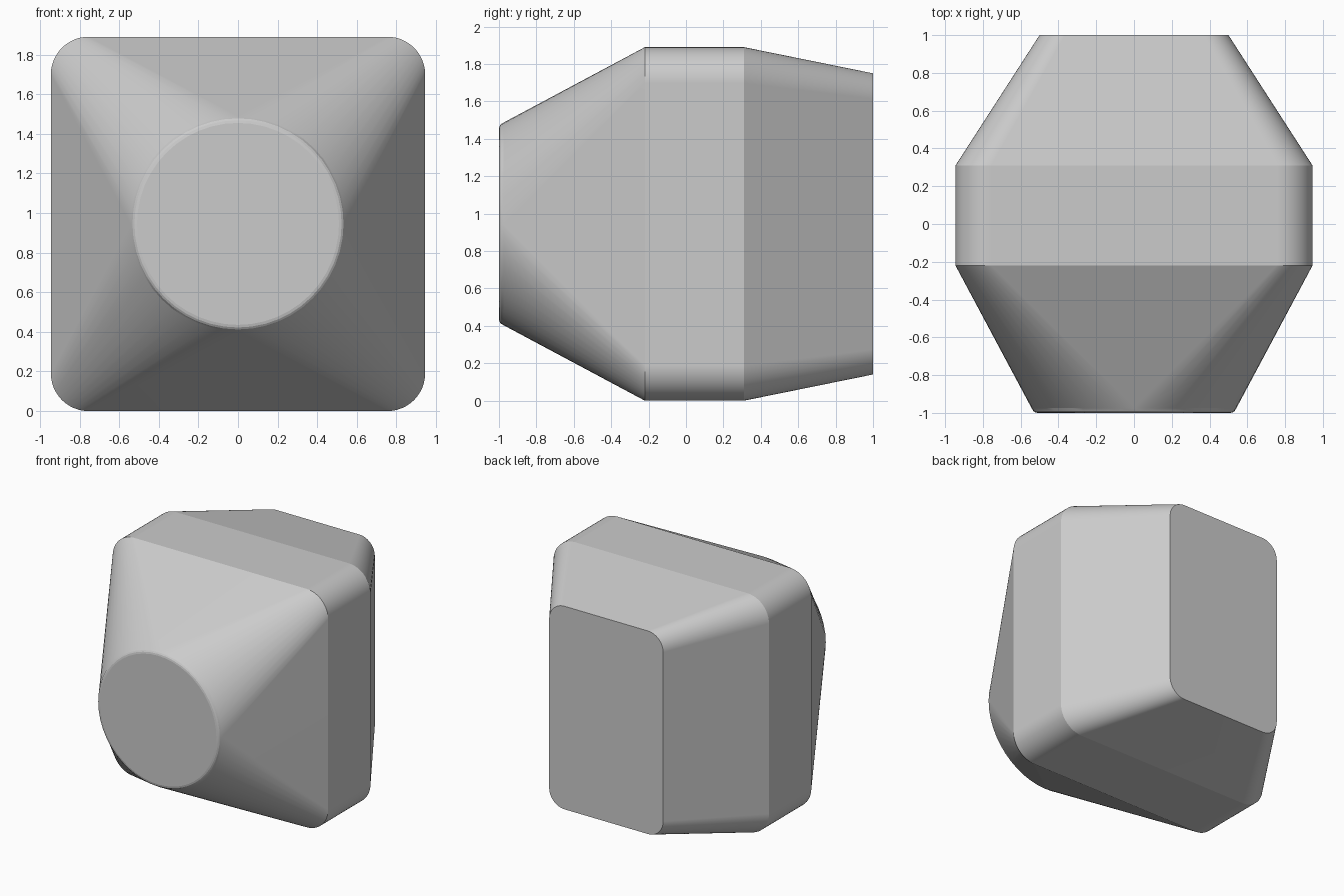
import bpy, bmesh
from math import sin, cos, pi

if "Cube" in bpy.data.objects:
    bpy.data.objects.remove(bpy.data.objects["Cube"])

CZ = 0.945   # height of the body axis
N = 12       # segments per rounded corner


def ring(bm, y, hx, hz, r):
    """Rounded rectangle across the y axis (a circle when hx = hz = r)."""
    verts = []
    for q, (sx, sz) in enumerate([(1, 1), (-1, 1), (-1, -1), (1, -1)]):
        for i in range(N + 1):
            a = (q + i / N) * pi / 2
            verts.append(bm.verts.new((sx * (hx - r) + r * cos(a), y,
                                       CZ + sz * (hz - r) + r * sin(a))))
    return verts


# Cross-sections from front to back: y, half width, half height, corner radius
sections = [
    (-1.00, 0.510, 0.510, 0.510),
    (-0.997, 0.523, 0.523, 0.523),
    (-0.99, 0.533, 0.533, 0.533),
    (-0.975, 0.542, 0.542, 0.542),
    (-0.22, 0.945, 0.945, 0.19),
    (0.31, 0.945, 0.945, 0.19),
    (1.00, 0.50, 0.805, 0.135),
]

# Body lofted through the sections, capped at both ends
bm = bmesh.new()
rings = [ring(bm, *s) for s in sections]
count = len(rings[0])
for a, b in zip(rings, rings[1:]):
    for i in range(count):
        j = (i + 1) % count
        bm.faces.new((a[i], a[j], b[j], b[i]))
bm.faces.new(rings[0])
bm.faces.new(rings[-1])
bmesh.ops.remove_doubles(bm, verts=bm.verts, dist=0.0001)
bmesh.ops.recalc_face_normals(bm, faces=bm.faces)

mesh = bpy.data.meshes.new("body")
bm.to_mesh(mesh)
bm.free()
body = bpy.data.objects.new("body", mesh)
bpy.context.collection.objects.link(body)

# Smooth rounded corners while the large faces stay flat
bpy.context.view_layer.objects.active = body
body.select_set(True)
bpy.ops.object.shade_smooth_by_angle(angle=0.2)
weighted = body.modifiers.new("flat_faces", 'WEIGHTED_NORMAL')
weighted.keep_sharp = True
